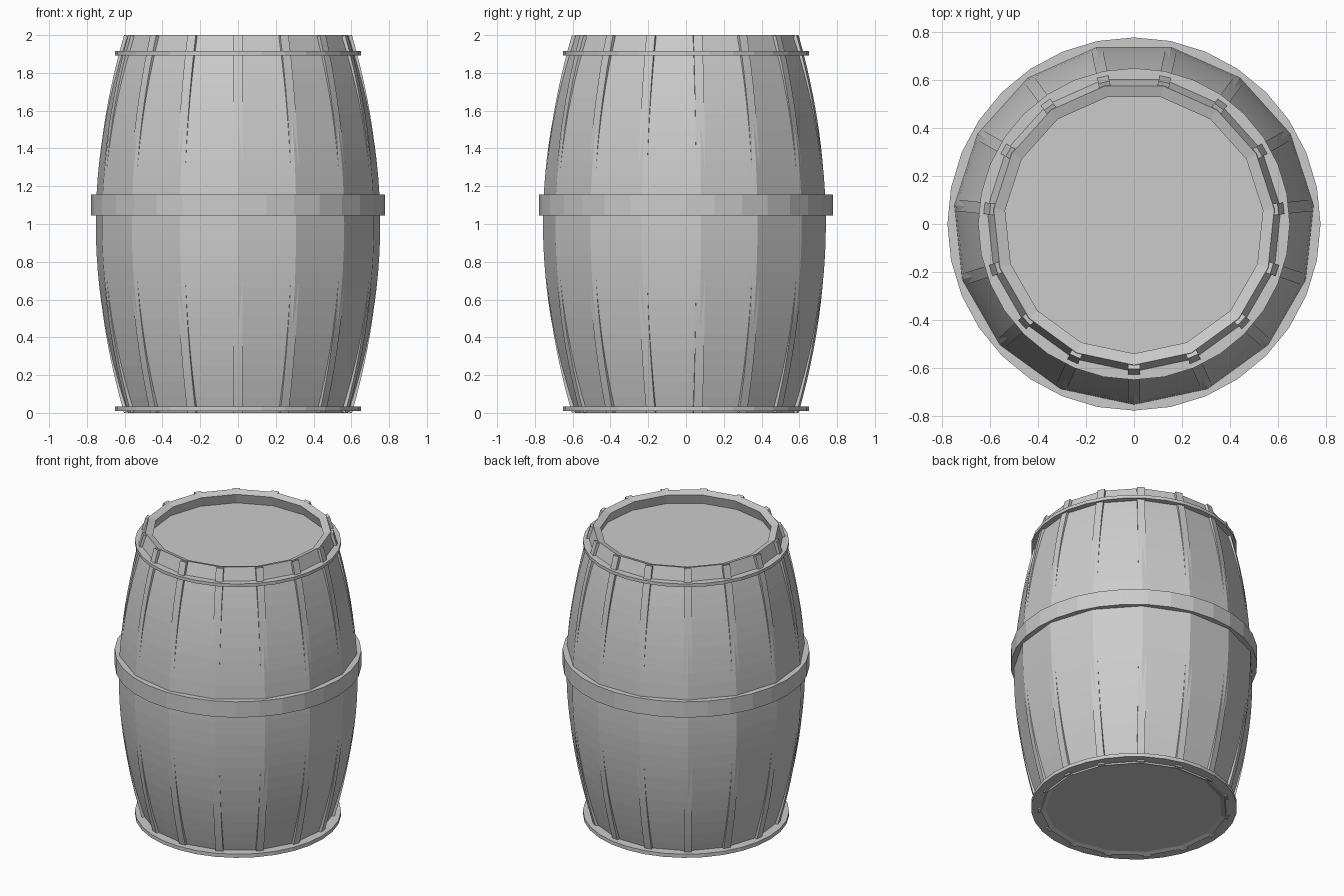
import bpy, bmesh
from math import cos, sin, pi, radians, sqrt

if "Cube" in bpy.data.objects:
    bpy.data.objects.remove(bpy.data.objects["Cube"])

STAVES = 15
RINGS = 24
START = radians(-90)


def radius(z):
    return 0.757 - 0.169 * (z - 1) ** 2


def make_object(name, bm):
    bmesh.ops.recalc_face_normals(bm, faces=bm.faces)
    mesh = bpy.data.meshes.new(name)
    bm.to_mesh(mesh)
    bm.free()
    obj = bpy.data.objects.new(name, mesh)
    bpy.context.collection.objects.link(obj)
    return obj


def inset(r, z, t):
    # move a profile point inward, square to the bulging wall
    slope = -0.338 * (z - 1)
    n = sqrt(1 + slope * slope)
    return r - t / n, z + t * slope / n


def lathe(name, profile, sides):
    # revolve a closed (radius, height) profile
    bm = bmesh.new()
    cols = []
    for i in range(sides):
        a = START + 2 * pi * i / sides
        cols.append([bm.verts.new((r * cos(a), r * sin(a), z)) for r, z in profile])
    n = len(profile)
    for i in range(sides):
        p, q = cols[i], cols[(i + 1) % sides]
        for j in range(n):
            k = (j + 1) % n
            bm.faces.new((p[j], q[j], q[k], p[k]))
    return make_object(name, bm)


def disc(name, r, z0, z1, sides):
    # flat solid disc
    bm = bmesh.new()
    rings = [[bm.verts.new((r * cos(START + 2 * pi * i / sides),
                            r * sin(START + 2 * pi * i / sides), z))
              for i in range(sides)] for z in (z0, z1)]
    bm.faces.new(rings[0])
    bm.faces.new(rings[1])
    for i in range(sides):
        k = (i + 1) % sides
        bm.faces.new((rings[0][i], rings[0][k], rings[1][k], rings[1][i]))
    return make_object(name, bm)


heights = [2 * i / RINGS for i in range(RINGS + 1)]

# Bulging stave wall with thickness
outer = [(radius(z), z) for z in heights]
inner = [inset(r, z, 0.05) for r, z in reversed(outer)]
lathe("stave_wall", outer + inner, STAVES)

# Bent strips covering the seams, sunk into the wall at the middle
for s in range(STAVES):
    a = START + 2 * pi * s / STAVES
    bm = bmesh.new()
    sections = []
    for z in heights:
        ro = radius(z) - 0.007 + 0.023 * (z - 1) ** 2
        ri, zi = inset(ro, z, 0.035)
        sections.append([bm.verts.new((r * cos(a) - w * sin(a), r * sin(a) + w * cos(a), h))
                         for r, w, h in ((ro, -0.024, z), (ro, 0.024, z),
                                         (ri, 0.024, zi), (ri, -0.024, zi))])
    for p, q in zip(sections, sections[1:]):
        for j in range(4):
            k = (j + 1) % 4
            bm.faces.new((p[j], p[k], q[k], q[j]))
    bm.faces.new(sections[0])
    bm.faces.new(sections[-1])
    make_object("seam_strip_%02d" % (s + 1), bm)

# Lid and base discs, which stick out as thin hoops
disc("lid_hoop", 0.65, 1.893, 1.915, 32)
disc("base_hoop", 0.65, 0.01, 0.035, 32)

# Wide middle hoop
lathe("middle_hoop", [(0.778, 1.045), (0.778, 1.155), (0.73, 1.155), (0.73, 1.045)], 32)
